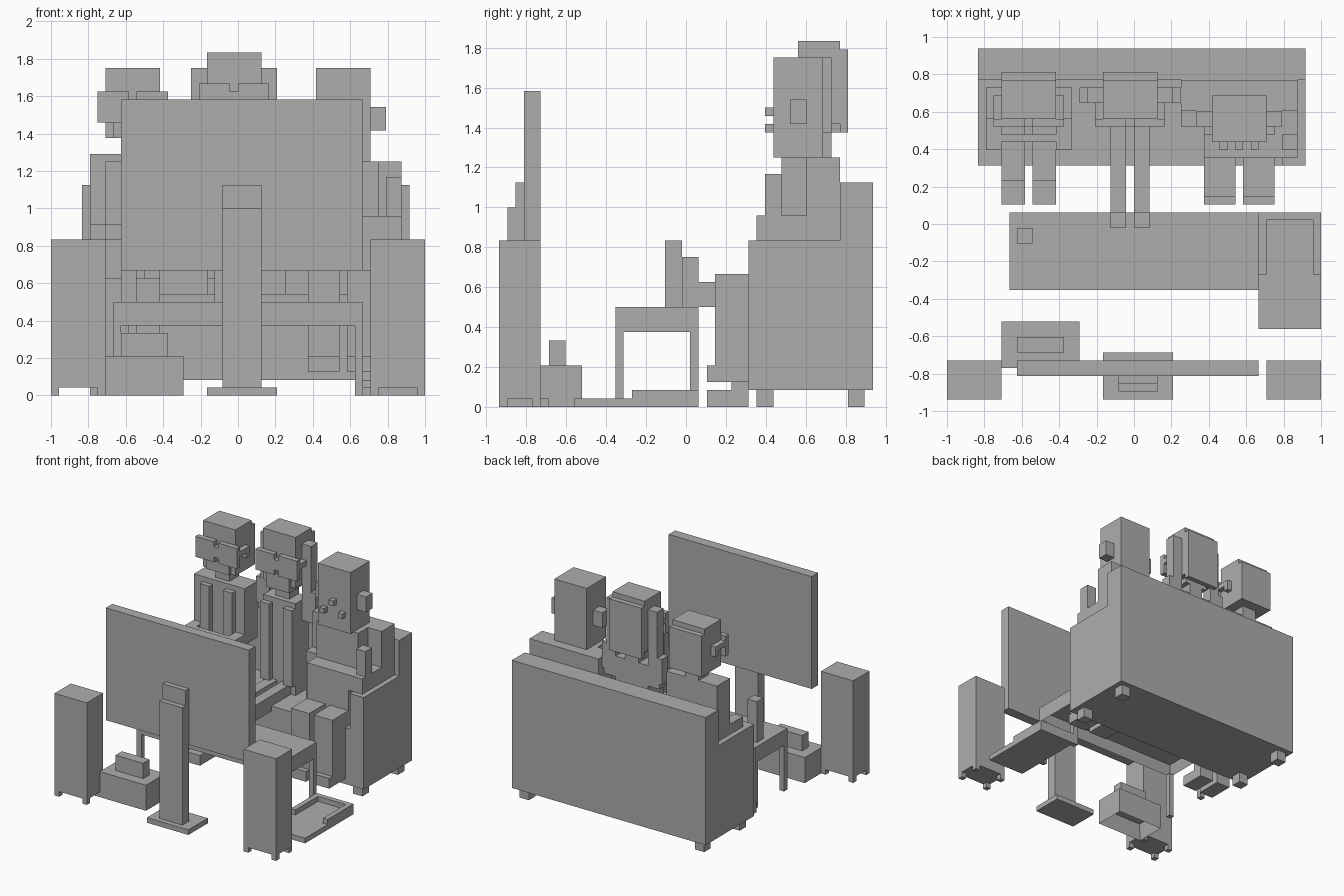
import bpy
import bmesh
from mathutils import Vector

UNIT = 1 / 24          # one building block
FRONT = 22.5           # blocks from the front edge to the centre

starter = bpy.data.objects.get("Cube")
if starter:
    bpy.data.objects.remove(starter, do_unlink=True)

clay = bpy.data.materials.new("plain_grey")
grey = (0.42, 0.42, 0.42, 1.0)
clay.use_nodes = True
clay.diffuse_color = grey
shader = next(n for n in clay.node_tree.nodes if n.type == "BSDF_PRINCIPLED")
shader.inputs["Base Color"].default_value = grey


def box(name, across, depth, height, hollow=0):
    """Box from block ranges; hollow pushes an inset bottom face upward."""
    mesh = bpy.data.meshes.new(name)
    bm = bmesh.new()
    bmesh.ops.create_cube(bm, size=1)
    ranges = (across, depth, height)
    for vert in bm.verts:
        vert.co = Vector([low if c < 0 else high
                          for c, (low, high) in zip(vert.co, ranges)])
    if hollow:
        bottom = min(bm.faces, key=lambda f: f.calc_center_median().z)
        bm.normal_update()
        bmesh.ops.inset_region(bm, faces=[bottom], thickness=1)
        bmesh.ops.translate(bm, verts=bottom.verts[:], vec=(0, 0, hollow))
    bmesh.ops.translate(bm, verts=bm.verts[:], vec=(0, -FRONT, 0))
    bmesh.ops.scale(bm, verts=bm.verts[:], vec=(UNIT, UNIT, UNIT))
    bmesh.ops.recalc_face_normals(bm, faces=bm.faces[:])
    bm.to_mesh(mesh)
    bm.free()
    mesh.materials.append(clay)
    part = bpy.data.objects.new(name, mesh)
    bpy.context.scene.collection.objects.link(part)
    return part


def pair(name, centre, across, depth, height):
    """Two boxes mirrored about a centre line."""
    near, far = across
    box("left_" + name, (centre + near, centre + far), depth, height)
    box("right_" + name, (centre - far, centre - near), depth, height)


def corner_feet(name, across, depth, size, top):
    """A foot in each corner of a rectangular footprint."""
    for side, x in (("right", across[0]), ("left", across[1] - size)):
        for end, y in (("front", depth[0]), ("back", depth[1] - size)):
            box(f"{name}_{end}_{side}", (x, x + size), (y, y + size), (0, top))


# Sofa
sofa_width = (-20, 22)
box("sofa_seat", sofa_width, (30, 41), (2, 13))
box("sofa_back", sofa_width, (41, 45), (2, 27))
pair("sofa_arm", 1, (18, 21), (30, 41), (13, 20))
corner_feet("sofa_foot", (-19, 21), (31, 44), size=2, top=2)

# Coffee table, with a cup on it
table_width, table_depth = (-16, 16), (14, 24)
box("table_top", table_width, table_depth, (9, 12), hollow=2)
corner_feet("table_leg", table_width, table_depth, size=1, top=9)
box("cup", (-15, -13), (20, 22), (12, 20))

# Television on its stand
box("screen", (-15, 16), (3, 5), (16, 38))
box("stand_base", (-4, 5), (0, 6), (0, 1))
box("stand_post", (-2, 3), (1, 3), (1, 24))
box("stand_bracket", (-2, 3), (2, 3), (24, 27))

# Speakers
for side, start in (("right", -24), ("left", 17)):
    footprint = (start, start + 7)
    box(side + "_speaker", footprint, (0, 5), (1, 20))
    corner_feet(side + "_speaker_foot", footprint, (0, 5), size=1, top=1)

# Hollow box on the floor, with a smaller one on top
box("floor_box", (-17, -7), (4, 10), (0, 5), hollow=3)
box("floor_box_lid", (-15, -9), (6, 8), (5, 8))

# Open tray with a raised rim around its back half
box("tray_base", (16, 24), (9, 24), (0, 1))
pair("tray_rim", 20, (3, 4), (16, 24), (1, 2))
box("tray_back_rim", (17, 23), (23, 24), (1, 2))


def seated_viewer(who, centre, lift):
    """Head with glasses, neck and torso shared by two figures."""
    def middle(part, half, depth, height):
        box(f"{who}_{part}", (centre - half, centre + half), depth, height)

    middle("torso", 3.5, (36, 40), (13, 31))
    pair(who + "_jacket_flap", centre, (1.5, 3.5), (35, 36), (15, 30))
    middle("neck", 1.5, (37, 40), (31, 33))
    middle("head", 3.5, (36, 41), (33 + lift, 42 + 2 * lift))
    middle("jaw", 2.5, (35.5, 40), (33, 35 + lift))
    middle("back_hair", 3.5, (41, 42), (33, 41 + 2 * lift))
    # Glasses: two lenses, a bridge and the side bars
    low, high = 35 + lift, 39 + lift
    pair(who + "_lens", centre, (0.5, 4.5), (35, 36), (low, high))
    middle("glasses_bridge", 0.5, (35, 36), (low + 1, high - 1))
    pair(who + "_glasses_bar", centre, (3.5, 4.5), (36, 39), (low + 2, high - 1))
    pair(who + "_glasses_hook", centre, (3.5, 4.5), (38, 39), (low + 1, low + 2))


# First figure: feet on the floor, holding a bar in both hands
first = -13.5
seated_viewer("player", first, lift=0)
pair("player_upper_arm", first, (3.5, 5.5), (36, 40), (20, 31))
pair("player_forearm", first, (3.5, 5.5), (32, 36), (20, 22))
box("player_controller", (-17, -10), (33, 34), (20, 22))
pair("player_thigh", first, (0.5, 3.5), (28, 36), (12, 15))
pair("player_shin", first, (0.5, 3.5), (28, 30), (2, 12))
pair("player_shoe", first, (0.5, 3.5), (25, 30), (0, 2))

# Second figure: legs stretched onto the table, hands behind the head
second = -0.5
seated_viewer("lounger", second, lift=1)
pair("lounger_upper_arm", second, (3.5, 6), (38, 40), (27, 31))
pair("lounger_raised_arm", second, (3.5, 5.5), (38, 40), (31, 42))
pair("lounger_elbow", second, (5.5, 6.5), (38, 40), (28, 33))
pair("lounger_leg", second, (0.5, 2.5), (24, 36), (12, 15))
pair("lounger_shoe", second, (0.5, 2.5), (22, 24), (12, 18))

# Third figure: large body, round belly and a drink on the sofa arm
third = 13.5
box("giant_torso", (9, 18), (34, 41), (13, 30))
box("giant_belly", (9, 18), (31, 34), (13, 23))
box("giant_head", (10, 17), (33, 39), (30, 42))
pair("giant_ear", third, (3.5, 5.5), (35, 37), (34, 37))
box("giant_nose", (13, 14), (32, 33), (35, 36))
pair("giant_tusk", third, (1.5, 2.5), (32, 33), (33, 34))
pair("giant_upper_arm", third, (4.5, 7.5), (37, 41), (20, 30))
box("giant_left_forearm", (18, 21), (31, 37), (20, 23))
box("giant_right_forearm", (6, 9), (35, 37), (13, 23))
box("giant_drink", (19, 21), (32, 34), (23, 28))
pair("giant_thigh", third, (0.5, 4.5), (26, 31), (13, 16))
pair("giant_shin", third, (0.5, 4.5), (26, 30), (5, 13))
pair("giant_foot", third, (0.5, 4.5), (25, 30), (3, 5))
